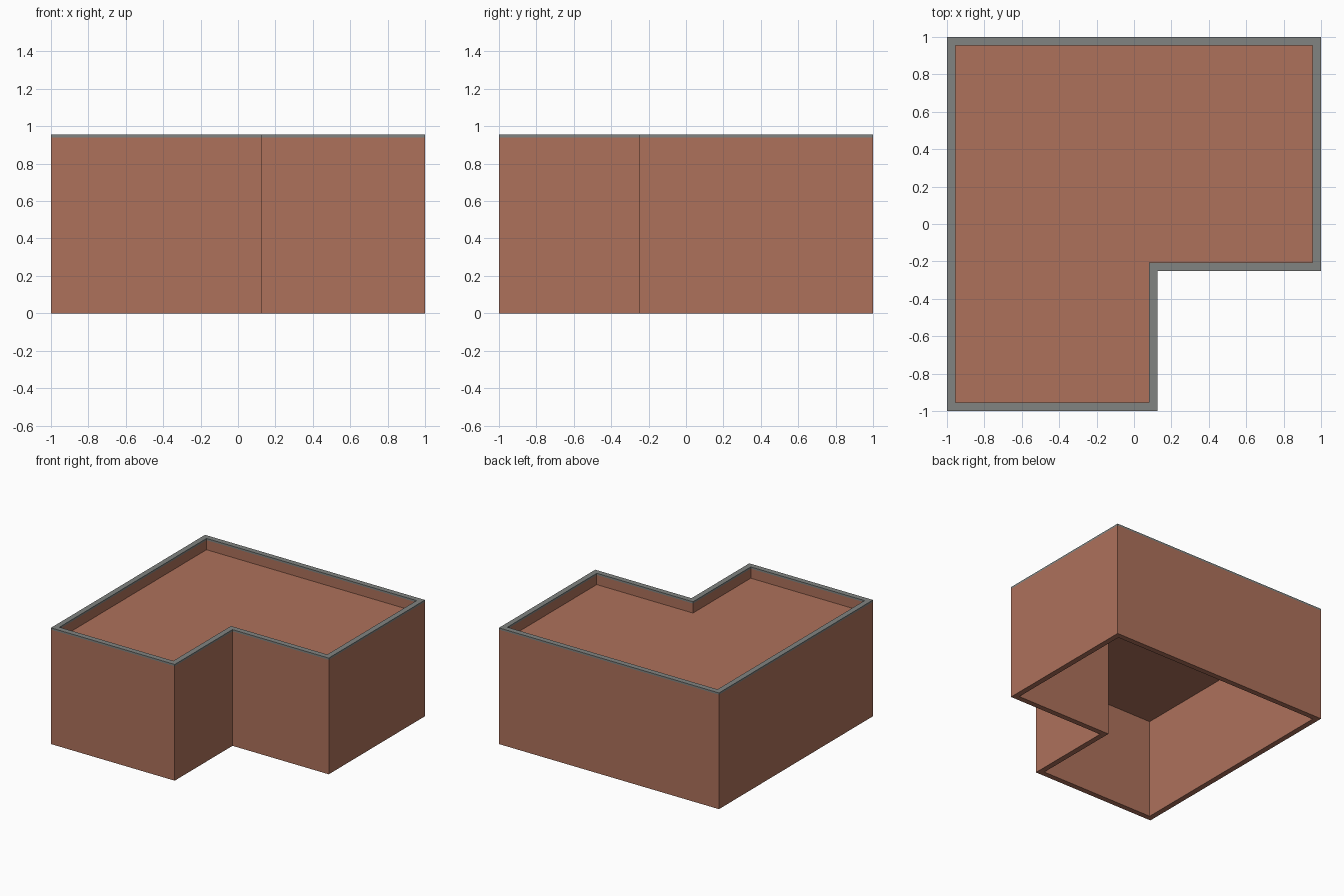
import bpy, bmesh

if "Cube" in bpy.data.objects:
    bpy.data.objects.remove(bpy.data.objects["Cube"])

T = 0.045  # wall thickness
OUTER = [(-1, -1), (0.125, -1), (0.125, -0.25), (1, -0.25), (1, 1), (-1, 1)]
INNER = [(-1 + T, -1 + T), (0.125 - T, -1 + T), (0.125 - T, -0.25 + T),
         (1 - T, -0.25 + T), (1 - T, 1 - T), (-1 + T, 1 - T)]


def material(name, color):
    m = bpy.data.materials.new(name)
    m.diffuse_color = color
    m.use_nodes = True
    m.node_tree.nodes["Principled BSDF"].inputs["Base Color"].default_value = m.diffuse_color
    return m


def finish(name, bm, mat):
    bmesh.ops.recalc_face_normals(bm, faces=bm.faces)
    me = bpy.data.meshes.new(name)
    bm.to_mesh(me)
    bm.free()
    ob = bpy.data.objects.new(name, me)
    bpy.context.collection.objects.link(ob)
    if mat:
        me.materials.append(mat)
    return ob


def ring(name, z0, z1, mat):
    """Closed L-shaped band between the outer and inner outlines."""
    bm = bmesh.new()
    loops = [[bm.verts.new((x, y, z)) for x, y in pts]
             for pts, z in ((OUTER, z0), (OUTER, z1), (INNER, z1), (INNER, z0))]
    n = len(OUTER)
    for k in range(4):
        a, b = loops[k], loops[(k + 1) % 4]
        for i in range(n):
            j = (i + 1) % n
            bm.faces.new((a[i], a[j], b[j], b[i]))
    return finish(name, bm, mat)


def slab(name, z0, z1, mat):
    """L-shaped plate filling the inner outline."""
    bm = bmesh.new()
    face = bm.faces.new([bm.verts.new((x, y, z0)) for x, y in INNER])
    ext = bmesh.ops.extrude_face_region(bm, geom=[face], use_keep_orig=True)
    verts = [g for g in ext["geom"] if isinstance(g, bmesh.types.BMVert)]
    bmesh.ops.translate(bm, vec=(0, 0, z1 - z0), verts=verts)
    return finish(name, bm, mat)


brick = material("brick", (0.42, 0.165, 0.105, 1))
stone = material("coping_grey", (0.22, 0.23, 0.22, 1))

# Walls with parapet, grey coping on top, recessed flat roof
ring("walls", 0, 0.94, brick)
ring("parapet_coping", 0.94, 0.955, stone)
slab("flat_roof", 0.822, 0.862, brick)
